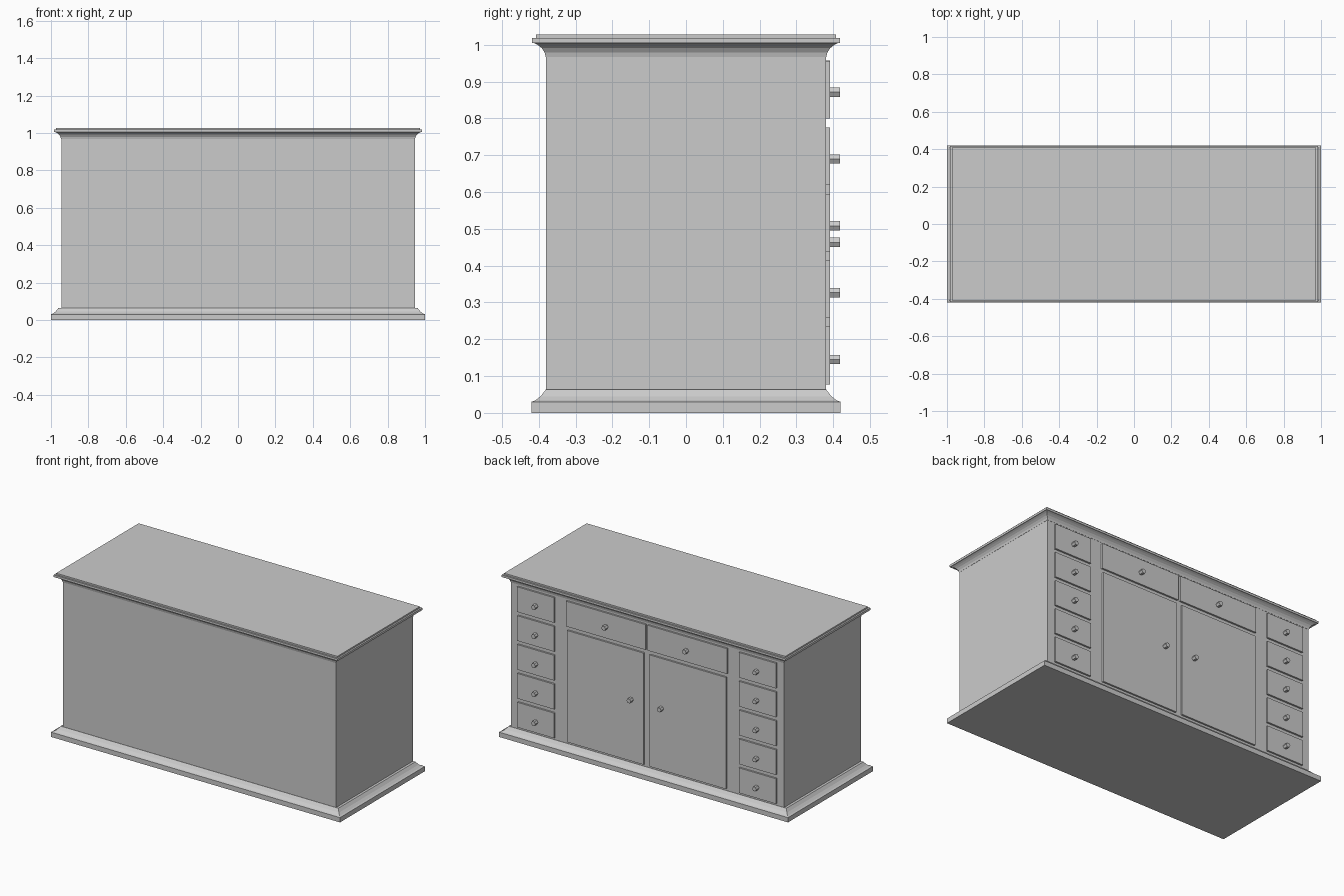
import bpy, math

if "Cube" in bpy.data.objects:
    bpy.data.objects.remove(bpy.data.objects["Cube"])


def loft(name, rings):
    """Closed solid through a stack of equal-length point rings."""
    n = len(rings[0])
    verts = [p for ring in rings for p in ring]
    faces = [tuple(reversed(range(n))), tuple(range(len(verts) - n, len(verts)))]
    for r in range(len(rings) - 1):
        for i in range(n):
            j = (i + 1) % n
            faces.append((r * n + i, r * n + j, (r + 1) * n + j, (r + 1) * n + i))
    mesh = bpy.data.meshes.new(name)
    mesh.from_pydata(verts, [], faces)
    obj = bpy.data.objects.new(name, mesh)
    bpy.context.collection.objects.link(obj)
    return obj


def rect(hx, hy, z):
    return [(-hx, -hy, z), (hx, -hy, z), (hx, hy, z), (-hx, hy, z)]


def moulding(name, hx, hy, profile):
    """Rectangle with half sizes hx, hy grown by each (offset, z) of a profile."""
    return loft(name, [rect(hx + o, hy + o, z) for o, z in profile])


def panel(name, x0, x1, z0, z1):
    """Thin drawer or door front on the +y face."""
    return loft(name, [[(x1, y, z0), (x0, y, z0), (x0, y, z1), (x1, y, z1)]
                       for y in (0.375, 0.391)])


def knob(name, x, z, r=0.0148):
    """Hexagonal knob pointing along +y."""
    angles = [-k * math.pi / 3 for k in range(6)]
    return loft(name, [[(x + r * math.cos(a), y, z + r * math.sin(a)) for a in angles]
                       for y in (0.388, 0.418)])


# Carcass
moulding("cabinet_body", 0.945, 0.38, [(0, 0.04), (0, 0.98)])

# Stepped plinth with concave top
moulding("base_plinth", 0.96, 0.38,
         [(0.04, 0), (0.04, 0.03), (0.029, 0.034), (0.015, 0.045), (0.001, 0.063)])

# Cove, slab and raised top
moulding("crown_top", 0.945, 0.38,
         [(0.001, 0.967), (0.004, 0.979), (0.012, 0.991), (0.022, 0.999), (0.031, 1.004),
          (0.038, 1.004), (0.038, 1.0175), (0.028, 1.0175), (0.028, 1.027)])

for side, s in (("left", 1), ("right", -1)):
    def pair(name, a, b, z0, z1, kx, kz):
        panel(f"{side}_{name}", min(s * a, s * b), max(s * a, s * b), z0, z1)
        knob(f"{side}_{name}_knob", s * kx, kz)

    # Column of five small drawers
    for i in range(5):
        z = 0.077 + 0.1805 * i
        pair(f"small_drawer_{i + 1}", 0.639, 0.895, z, z + 0.157, 0.765, 0.145 + 0.1815 * i)

    # Wide drawer above a door
    pair("wide_drawer", 0.007, 0.556, 0.799, 0.957, 0.279, 0.871)
    pair("door", 0.02, 0.549, 0.077, 0.775, 0.105, 0.463)
